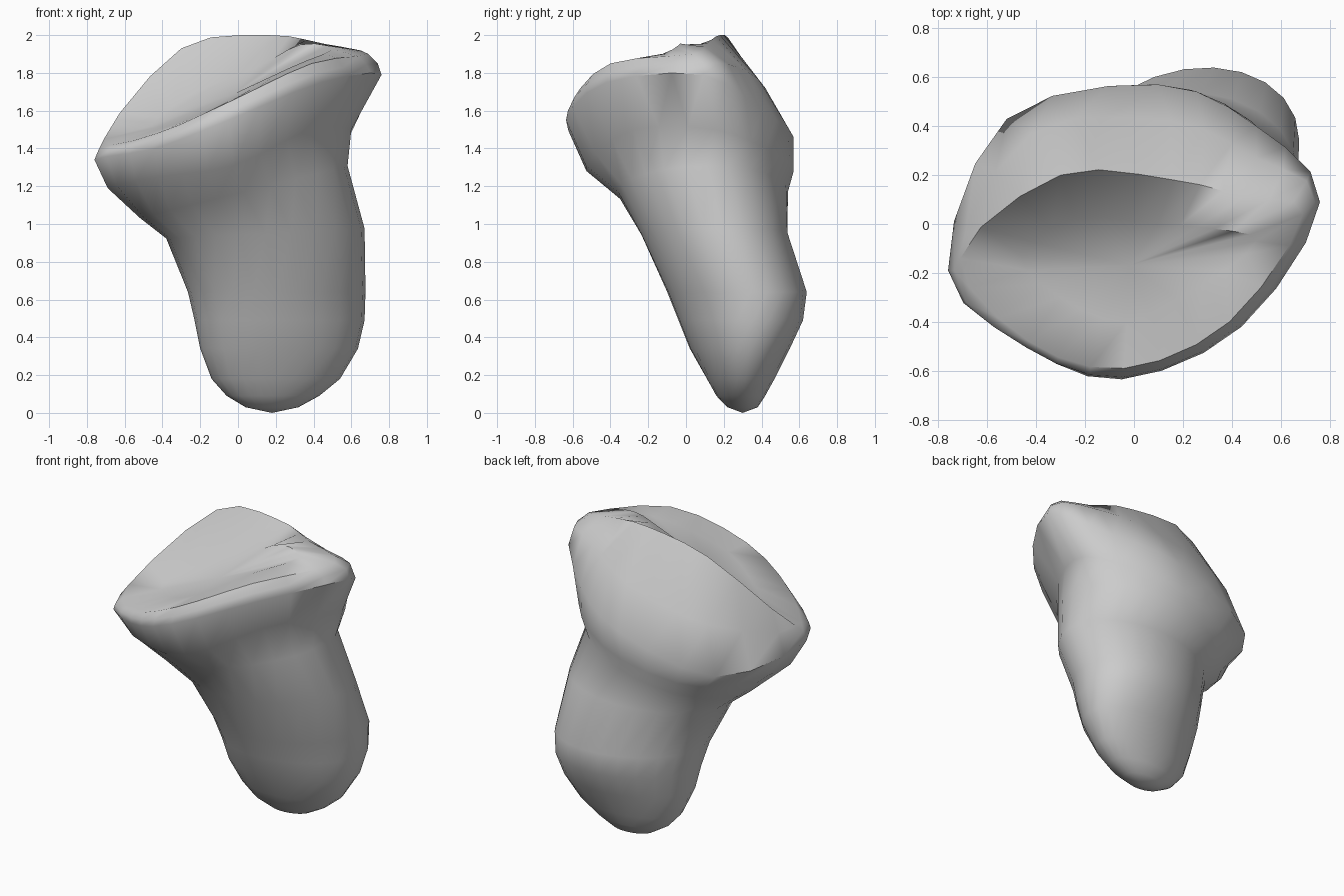
import bpy, bmesh, math
from mathutils import Vector

if "Cube" in bpy.data.objects:
    bpy.data.objects.remove(bpy.data.objects["Cube"])

N = 8    # control points per ring, counter-clockwise from +x
SUB = 3  # resampled points per control span


def smooth_ring(pts):
    """Closed Catmull-Rom resample of a ring."""
    pts = [Vector(p) for p in pts]
    out = []
    for i in range(N):
        a, b, c, d = (pts[(i + k) % N] for k in (-1, 0, 1, 2))
        for s in range(SUB):
            t = s / SUB
            out.append(0.5 * (2 * b + (c - a) * t + (2 * a - 5 * b + 4 * c - d) * t * t
                              + (3 * b - a - 3 * c + d) * t ** 3))
    return out


def stem_ring(x0, x1, y0, y1, z, slope, skew):
    """Ellipse filling the given x and y range, tilted in x and skewed in y."""
    cx, cy, rx, ry = (x0 + x1) / 2, (y0 + y1) / 2, (x1 - x0) / 2, (y1 - y0) / 2
    ring = []
    for i in range(N * SUB):
        a = 2 * math.pi * i / (N * SUB)
        dx = rx * math.cos(a)
        y = cy + ry * math.sin(a + skew)
        ring.append(Vector((cx + dx, y, z + slope * dx)))
    return ring


# stem, bottom to top
rings = [stem_ring(*r) for r in (
    (0.04, 0.32, 0.22, 0.38, 0.03, 0, 0.1),
    (-0.06, 0.43, 0.16, 0.42, 0.09, 0, 0.12),
    (-0.14, 0.54, 0.11, 0.47, 0.18, 0, 0.15),
    (-0.2, 0.635, 0.02, 0.55, 0.34, 0, 0.2),
    (-0.23, 0.67, -0.04, 0.62, 0.49, 0, 0.2),
    (-0.265, 0.675, -0.10, 0.64, 0.64, 0, 0.2),
    (-0.38, 0.67, -0.24, 0.54, 0.95, 0.05, 0.12),
    (-0.52, 0.58, -0.36, 0.54, 1.17, 0.25, 0.05))]

# underside of the head, widest line, shoulder
under = [(0.6, 0.15, 1.5), (0.48, 0.42, 1.4), (0.08, 0.57, 1.28), (-0.42, 0.4, 1.16),
         (-0.69, -0.12, 1.19), (-0.42, -0.42, 1.25), (-0.02, -0.53, 1.31), (0.38, -0.28, 1.5)]
widest = [(0.76, 0.09, 1.79), (0.5, 0.4, 1.6), (0.1, 0.57, 1.46), (-0.52, 0.43, 1.27),
          (-0.76, -0.19, 1.34), (-0.44, -0.5, 1.4), (-0.05, -0.635, 1.55), (0.44, -0.42, 1.75)]
shoulder = [(0.74, 0.09, 1.85), (0.5, 0.27, 1.83), (0.15, 0.42, 1.72), (-0.42, 0.37, 1.57),
            (-0.735, -0.19, 1.4), (-0.44, -0.505, 1.44), (-0.04, -0.625, 1.6), (0.42, -0.42, 1.8)]
# rim with the back ridge, then the dished floor
rim = [(0.69, 0.04, 1.9), (0.45, 0.11, 1.955), (0.16, 0.18, 2.0), (-0.3, 0.2, 1.93),
       (-0.71, -0.14, 1.45), (-0.43, -0.48, 1.48), (-0.04, -0.59, 1.65), (0.39, -0.4, 1.85)]
floor = [(0.5, -0.07, 1.925), (0.33, -0.02, 1.95), (0.1, 0.0, 1.83), (-0.24, 0.02, 1.69),
         (-0.46, -0.13, 1.52), (-0.3, -0.3, 1.54), (-0.03, -0.4, 1.66), (0.28, -0.25, 1.83)]
rings += [smooth_ring(r) for r in (under, widest, shoulder, rim, floor)]

bm = bmesh.new()
loops = [[bm.verts.new(p) for p in r] for r in rings]
M = N * SUB
for lo, hi in zip(loops, loops[1:]):
    for i in range(M):
        j = (i + 1) % M
        bm.faces.new((lo[i], lo[j], hi[j], hi[i]))

# close both ends
bottom = bm.verts.new((0.18, 0.3, 0.0))
centre = bm.verts.new((-0.02, -0.17, 1.69))
for i in range(M):
    j = (i + 1) % M
    bm.faces.new((loops[0][j], loops[0][i], bottom))
    bm.faces.new((loops[-1][i], loops[-1][j], centre))
bmesh.ops.recalc_face_normals(bm, faces=bm.faces)

mesh = bpy.data.meshes.new("stem_with_tilted_head")
bm.to_mesh(mesh)
bm.free()
obj = bpy.data.objects.new("stem_with_tilted_head", mesh)
bpy.context.collection.objects.link(obj)
bpy.context.view_layer.objects.active = obj
obj.select_set(True)
bpy.ops.object.shade_smooth_by_angle(angle=math.radians(50))
